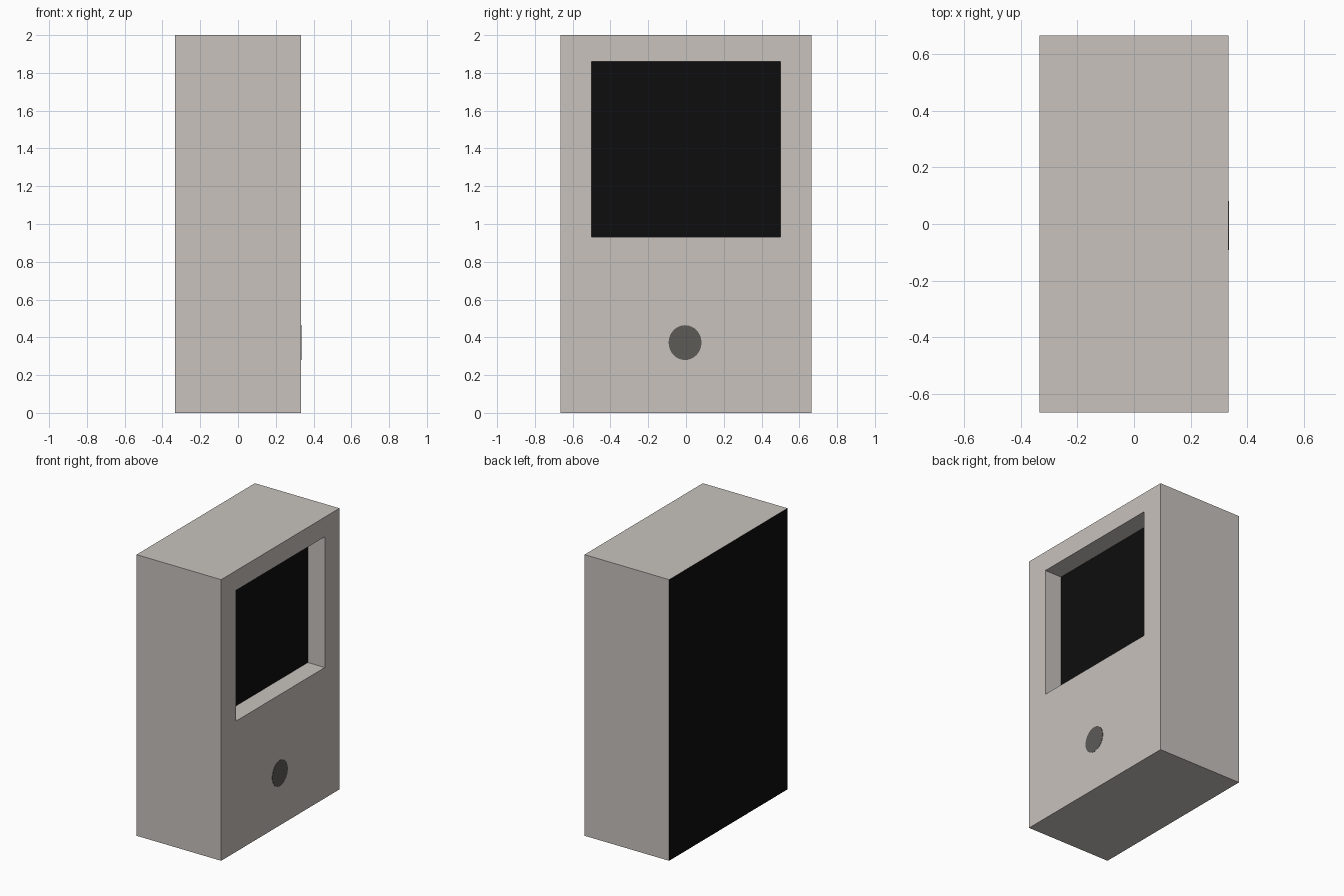
import bpy
import bmesh
from math import radians
from mathutils import Matrix

if "Cube" in bpy.data.objects:
    bpy.data.objects.remove(bpy.data.objects["Cube"], do_unlink=True)


def make_material(name, rgb):
    mat = bpy.data.materials.new(name)
    mat.use_nodes = True
    colour = (*rgb, 1)
    mat.diffuse_color = colour
    mat.node_tree.nodes["Principled BSDF"].inputs["Base Color"].default_value = colour
    return mat


def add_object(name, bm, materials):
    mesh = bpy.data.meshes.new(name)
    bm.to_mesh(mesh)
    bm.free()
    for mat in materials:
        mesh.materials.append(mat)
    obj = bpy.data.objects.new(name, mesh)
    bpy.context.collection.objects.link(obj)
    return obj


beige = make_material("warm beige", (0.58, 0.54, 0.51))
black = make_material("black", (0.004, 0.004, 0.004))
grey = make_material("dark grey", (0.11, 0.104, 0.097))

half_x, half_y, height = 0.333, 0.665, 2
win_y, win_low, win_high, depth = 0.5, 0.93, 1.86, 0.133

# Casing: a plain box with a black panel on the -x side
bm = bmesh.new()
bmesh.ops.create_cube(bm, size=1)
bmesh.ops.scale(bm, vec=(2 * half_x, 2 * half_y, height), verts=bm.verts)
bmesh.ops.translate(bm, vec=(0, 0, height / 2), verts=bm.verts)
for face in bm.faces:
    face.material_index = 1 if face.normal.x < -0.5 else 0

# Screen recess: inset the +x side, fit the opening, then push it in
side = max(bm.faces, key=lambda f: f.normal.x)
bmesh.ops.inset_individual(bm, faces=[side], thickness=0.1)
for v in side.verts:
    v.co.y = win_y if v.co.y > 0 else -win_y
    v.co.z = win_high if v.co.z > height / 2 else win_low
screen = bmesh.ops.extrude_discrete_faces(bm, faces=[side])["faces"][0]
bmesh.ops.translate(bm, vec=(-depth, 0, 0), verts=screen.verts)
screen.material_index = 1
bmesh.ops.recalc_face_normals(bm, faces=bm.faces)
add_object("casing", bm, [beige, black])

# Plain oval badge below the screen
bm = bmesh.new()
bmesh.ops.create_cone(bm, cap_ends=True, segments=32, radius1=0.087,
                      radius2=0.087, depth=0.004,
                      matrix=Matrix.Rotation(radians(90), 4, "Y"))
bmesh.ops.scale(bm, vec=(1, 1, 1.06), verts=bm.verts)
badge = add_object("oval_badge", bm, [grey])
badge.location = (half_x, -0.005, 0.372)
